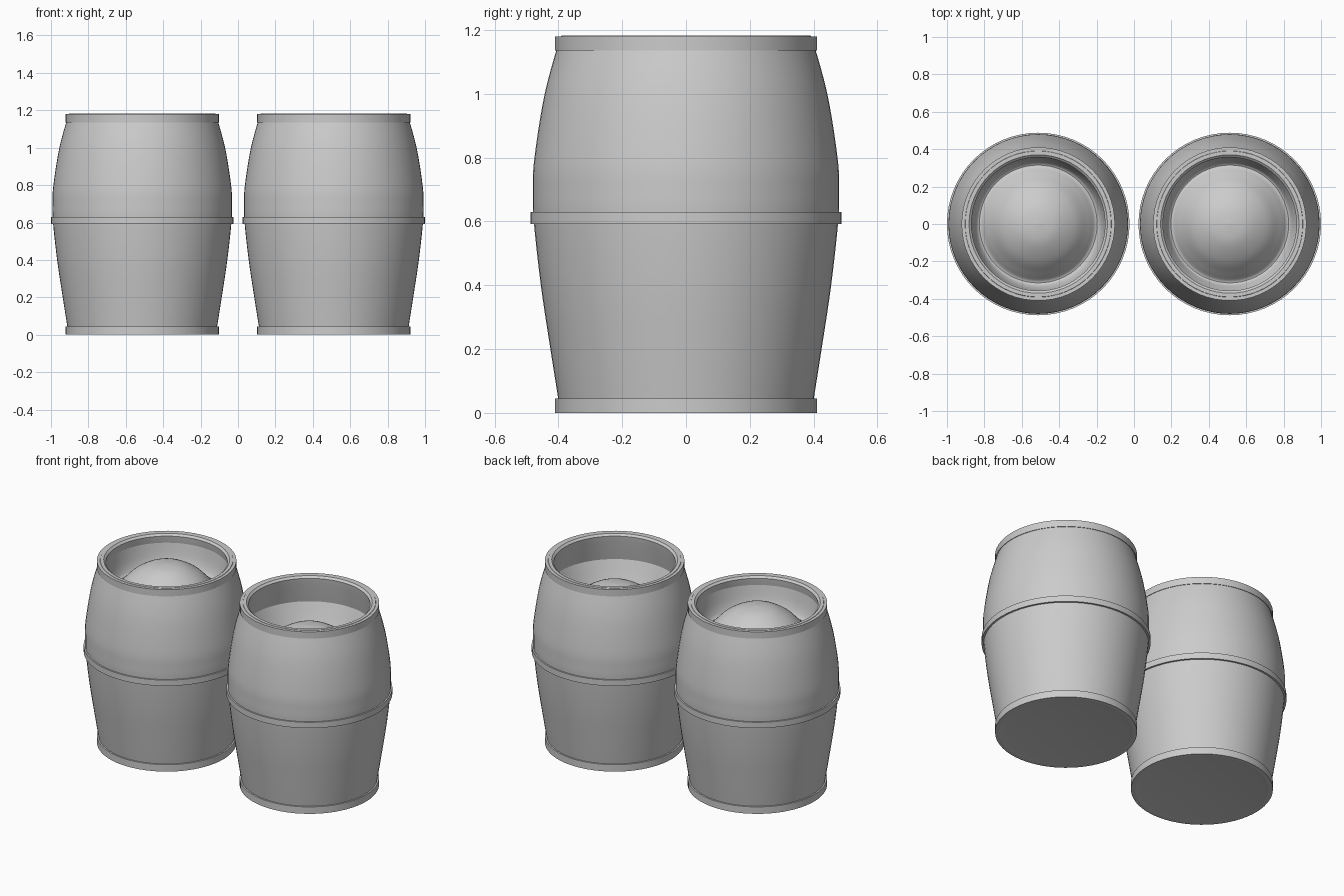
import bpy, bmesh, math

if "Cube" in bpy.data.objects:
    bpy.data.objects.remove(bpy.data.objects["Cube"])

SEG = 64


def lathe(name, profile, x, closed=False):
    """Spin an (r, z) profile about a vertical axis at x."""
    bm = bmesh.new()
    verts = [bm.verts.new((r, 0, z)) for r, z in profile]
    edges = [bm.edges.new(p) for p in zip(verts, verts[1:])]
    if closed:
        edges.append(bm.edges.new((verts[-1], verts[0])))
    bmesh.ops.spin(bm, geom=verts + edges, cent=(0, 0, 0), axis=(0, 0, 1),
                   angle=2 * math.pi, steps=SEG, use_duplicate=False)
    bmesh.ops.remove_doubles(bm, verts=bm.verts, dist=1e-4)
    bmesh.ops.recalc_face_normals(bm, faces=bm.faces)
    me = bpy.data.meshes.new(name)
    bm.to_mesh(me)
    bm.free()
    ob = bpy.data.objects.new(name, me)
    bpy.context.collection.objects.link(ob)
    ob.location.x = x
    bpy.ops.object.select_all(action='DESELECT')
    ob.select_set(True)
    bpy.context.view_layer.objects.active = ob
    bpy.ops.object.shade_smooth_by_angle(angle=math.radians(35))
    return ob


def smooth_curve(points, steps=5):
    """Catmull-Rom interpolation of (r, z) points."""
    p = [points[0]] + points + [points[-1]]
    out = []
    for a, b, c, d in zip(p, p[1:], p[2:], p[3:]):
        for i in range(steps):
            t = i / steps
            out.append(tuple(0.5 * (2 * q + (r - o) * t
                       + (2 * o - 5 * q + 4 * r - s) * t * t
                       + (3 * q - o - 3 * r + s) * t ** 3)
                       for o, q, r, s in zip(a, b, c, d)))
    return out + [points[-1]]


# bulging outer wall, from base to lip
wall = smooth_curve([(0.395, 0.01), (0.425, 0.2), (0.455, 0.4), (0.477, 0.6),
                     (0.480, 0.70), (0.475, 0.8), (0.443, 1.0), (0.395, 1.175)])
# lip, inner wall and inner floor
inner = [(0.390, 1.182), (0.370, 1.182), (0.357, 1.170), (0.362, 1.13), (0.390, 1.0),
         (0.425, 0.8), (0.43, 0.6), (0.41, 0.4), (0.36, 0.05), (0, 0.05)]
shell = [(0, 0.004), (0.36, 0.004), (0.385, 0.0)] + wall + inner

# hoops: name, z range, inner and outer radius
hoops = [("bottom_hoop", 0.0, 0.045, 0.385, 0.410),
         ("middle_hoop", 0.592, 0.630, 0.470, 0.488),
         ("top_hoop", 1.136, 1.180, 0.390, 0.410)]

for side, x, top, edge in (("left", -0.512, 1.160, 1.135), ("right", 0.512, 1.03, 1.01)):
    lathe(side + "_barrel", shell, x)
    for name, z0, z1, r0, r1 in hoops:
        lathe(f"{side}_{name}", [(r0, z0), (r1, z0), (r1, z1), (r0, z1)], x, closed=True)
    # domed contents with a groove along the wall
    r_edge = 0.365 + (1.135 - edge) * 0.2
    dome = smooth_curve([(0, top), (0.1, top - 0.015), (0.2, top - 0.07),
                         (0.27, top - 0.14), (0.315, top - 0.18),
                         (0.345, top - 0.13), (r_edge, edge)])
    lathe(side + "_contents", dome, x)
